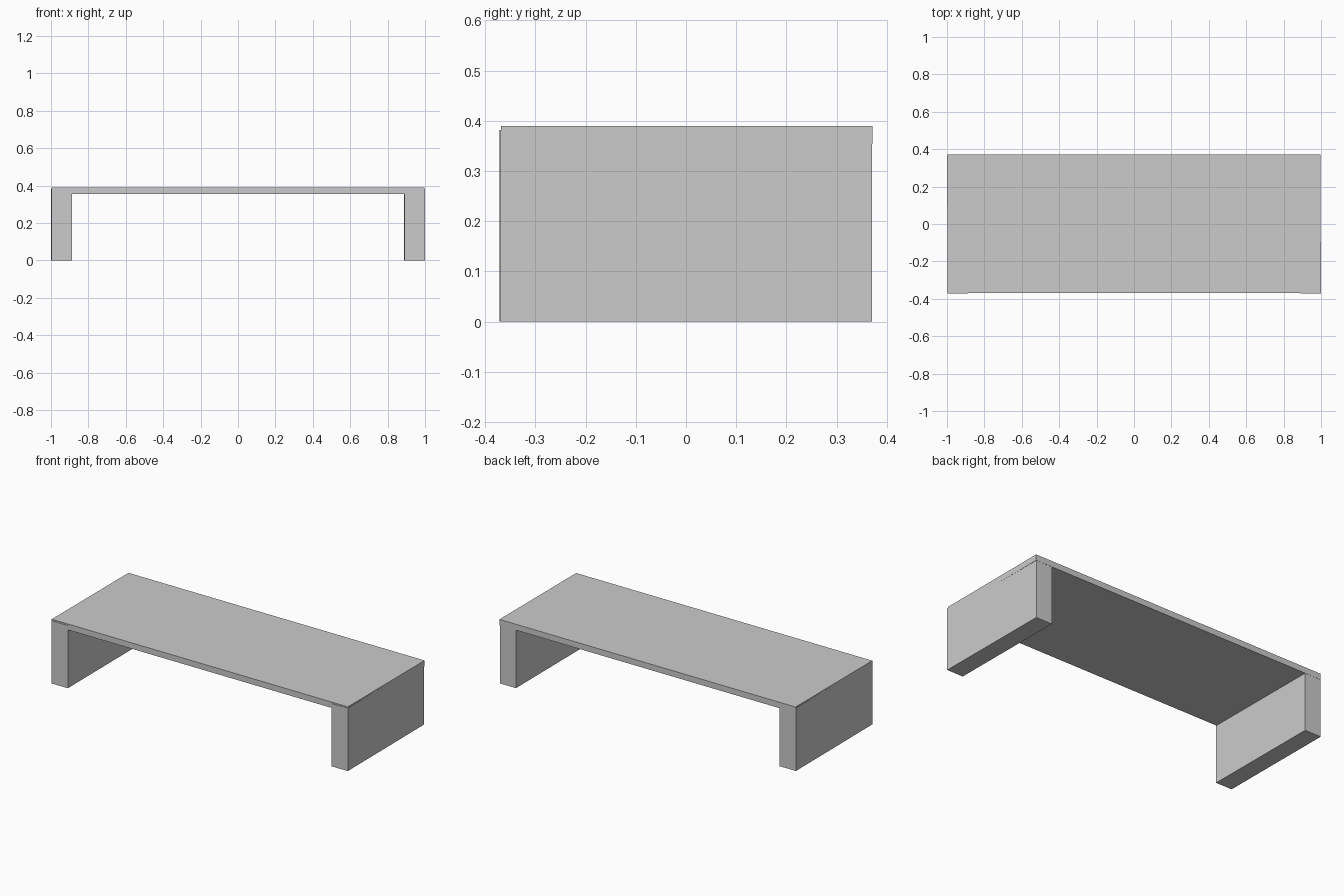
import bpy
from mathutils import Matrix

if "Cube" in bpy.data.objects:
    bpy.data.objects.remove(bpy.data.objects["Cube"])


def box(name, x0, x1, y0, y1, z0, z1):
    bpy.ops.mesh.primitive_cube_add(size=1)
    ob = bpy.context.object
    ob.name = name
    size = Matrix.Diagonal((x1 - x0, y1 - y0, z1 - z0, 1))
    middle = Matrix.Translation(((x0 + x1) / 2, (y0 + y1) / 2, (z0 + z1) / 2))
    ob.data.transform(middle @ size)
    return ob


# Thin top slab
box("table_top", -0.998, 0.998, -0.368, 0.371, 0.354, 0.39)

# Two solid panel legs, very slightly out of square with the top
for side, name in ((-1, "left_leg"), (1, "right_leg")):
    x0, x1 = sorted((side * 0.889, side * 0.998))
    leg = box(name, x0, x1, -0.371, 0.37, 0, 0.382)
    centre = Matrix.Translation((side * 0.9435, 0, 0))
    leg.data.transform(centre @ Matrix.Rotation(0.005, 4, 'Z') @ centre.inverted())
